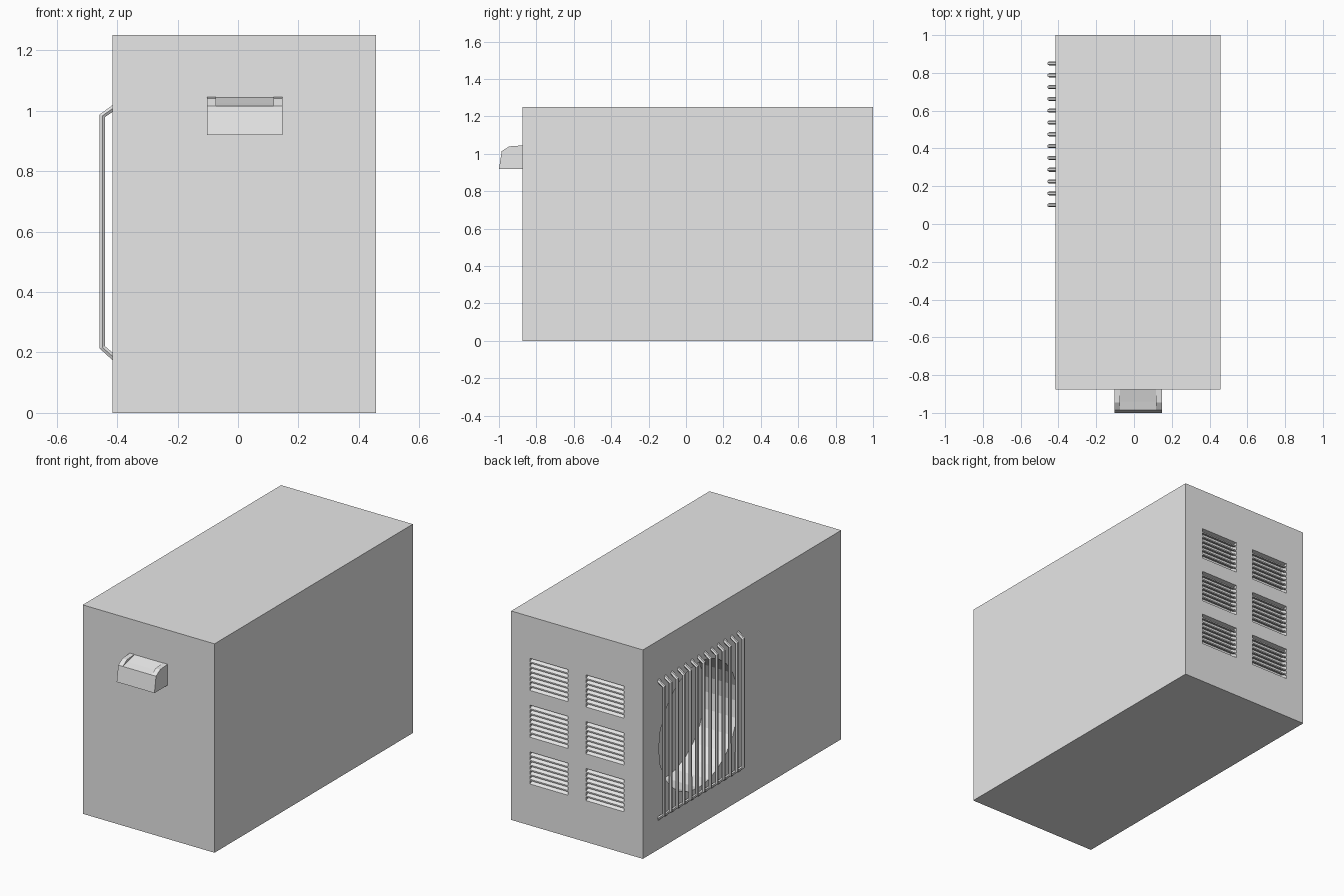
import bpy
import bmesh
from math import pi
from mathutils import Matrix, Vector

cube = bpy.data.objects.get("Cube")
if cube:
    bpy.data.objects.remove(cube, do_unlink=True)

grey = bpy.data.materials.new("light_grey")
grey.use_nodes = True
colour = (0.8, 0.8, 0.8, 1)
grey.diffuse_color = colour
grey.node_tree.nodes["Principled BSDF"].inputs["Base Color"].default_value = colour


def add_prism(bm, profile, x0, x1):
    """Extrude a closed (y, z) profile from x0 to x1."""
    face = bm.faces.new([bm.verts.new((x0, y, z)) for y, z in profile])
    out = bmesh.ops.extrude_face_region(bm, geom=[face])["geom"]
    moved = [g for g in out if isinstance(g, bmesh.types.BMVert)]
    bmesh.ops.translate(bm, verts=moved, vec=(x1 - x0, 0, 0))


def add_box(bm, lo, hi):
    add_prism(bm, [(lo[1], lo[2]), (hi[1], lo[2]), (hi[1], hi[2]), (lo[1], hi[2])], lo[0], hi[0])


def finish(bm, name):
    bmesh.ops.recalc_face_normals(bm, faces=bm.faces)
    mesh = bpy.data.meshes.new(name)
    bm.to_mesh(mesh)
    bm.free()
    mesh.materials.append(grey)
    ob = bpy.data.objects.new(name, mesh)
    bpy.context.collection.objects.link(ob)
    return ob


LEFT, RIGHT, FRONT, BACK, TOP = 0.457, -0.415, -0.875, 1.0, 1.25
MID = (LEFT + RIGHT) / 2
VENT_W, VENT_H, DEPTH, SLATS = 0.252, 0.2, 0.05, 7
vents = [(x, z) for x in (MID - 0.312, MID + 0.06) for z in (0.24, 0.52, 0.8)]

# Case
bm = bmesh.new()
add_box(bm, (RIGHT, FRONT, 0), (LEFT, BACK, TOP))
case = finish(bm, "case")

# Cutter for the round fan recess and the vent recesses
bm = bmesh.new()
fan = Matrix.Translation(Vector((RIGHT, 0.475, 0.6))) @ Matrix.Rotation(pi / 2, 4, "Y")
bmesh.ops.create_cone(bm, cap_ends=True, segments=24, radius1=0.375, radius2=0.375,
                      depth=0.44, matrix=fan)
for x, z in vents:
    add_box(bm, (x, BACK - DEPTH, z), (x + VENT_W, BACK + DEPTH, z + VENT_H))
cutter = finish(bm, "recess_cutter")
cutter.hide_render = True
mod = case.modifiers.new("recesses", "BOOLEAN")
mod.operation = "DIFFERENCE"
mod.solver = "EXACT"
mod.object = cutter
bpy.context.view_layer.objects.active = case
bpy.ops.object.modifier_apply(modifier=mod.name)
bpy.data.objects.remove(cutter, do_unlink=True)

# Sloping vent slats on the back
bm = bmesh.new()
pitch = VENT_H / SLATS
for x, z in vents:
    for i in range(SLATS):
        low = z + i * pitch
        high = low + 0.02
        inner = BACK - DEPTH + 0.01
        add_prism(bm, [(BACK, low), (BACK, low + 0.008), (inner, high + 0.008), (inner, high)],
                  x, x + VENT_W)
finish(bm, "vent_slats")

# Guard bars over the fan recess
curve = bpy.data.curves.new("guard_bars", "CURVE")
curve.dimensions = "3D"
curve.bevel_depth = 0.011
curve.bevel_resolution = 1
curve.use_fill_caps = True
path = [(RIGHT + 0.01, 0.178), (-0.449, 0.217), (-0.449, 0.983), (RIGHT + 0.01, 1.014)]
for i in range(13):
    spline = curve.splines.new("POLY")
    spline.points.add(len(path) - 1)
    for point, (x, z) in zip(spline.points, path):
        point.co = (x, 0.1 + i * 0.0625, z, 1)
curve.materials.append(grey)
bars = bpy.data.objects.new("guard_bars", curve)
bpy.context.collection.objects.link(bars)
bpy.ops.object.select_all(action="DESELECT")
bars.select_set(True)
bpy.context.view_layer.objects.active = bars
bpy.ops.object.convert(target="MESH")
bpy.ops.object.shade_flat()

# Front handle: two raised ends and a lower middle
base = [(FRONT, 0.92), (-1, 0.92), (-0.985, 1.015)]
ends = base + [(-0.945, 1.04), (FRONT, 1.045)]
middle = base + [(-0.94, 1.026), (FRONT, 1.044)]
bm = bmesh.new()
for profile, x0, x1 in ((ends, -0.103, -0.073), (middle, -0.073, 0.117), (ends, 0.117, 0.147)):
    add_prism(bm, profile, x0, x1)
finish(bm, "front_handle")
